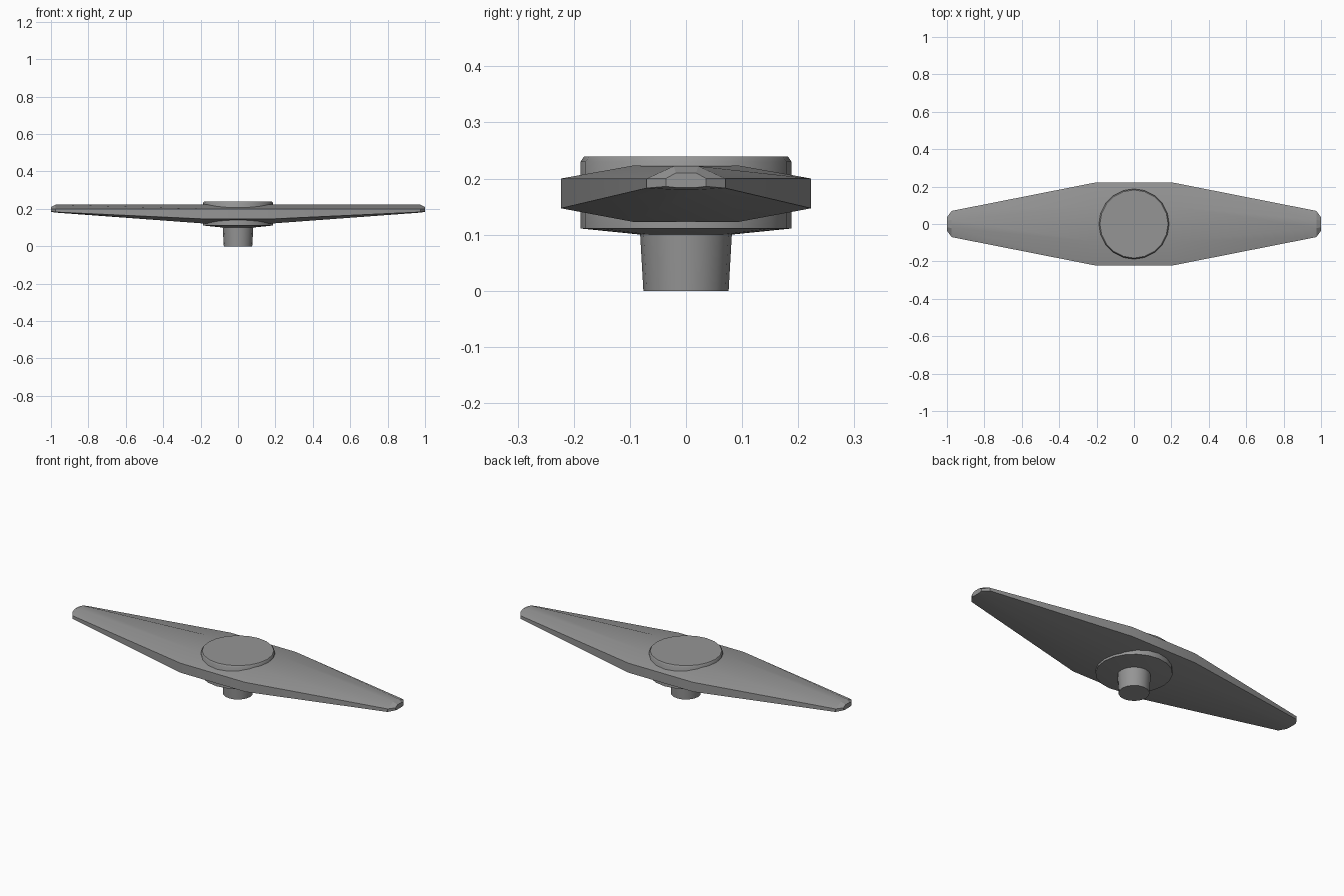
import bpy, bmesh, math

cube = bpy.data.objects.get("Cube")
if cube:
    bpy.data.objects.remove(cube, do_unlink=True)

grey = bpy.data.materials.new("grey_metal")
grey.use_nodes = True
colour = (0.3, 0.3, 0.3, 1)
grey.diffuse_color = colour
grey.node_tree.nodes["Principled BSDF"].inputs["Base Color"].default_value = colour


def finish(bm, name, angle):
    """Turn a bmesh into a shaded object."""
    bmesh.ops.recalc_face_normals(bm, faces=bm.faces)
    mesh = bpy.data.meshes.new(name)
    bm.to_mesh(mesh)
    bm.free()
    mesh.materials.append(grey)
    obj = bpy.data.objects.new(name, mesh)
    bpy.context.collection.objects.link(obj)
    bpy.ops.object.select_all(action="DESELECT")
    obj.select_set(True)
    bpy.context.view_layer.objects.active = obj
    bpy.ops.object.shade_smooth_by_angle(angle=math.radians(angle))


def loft(rings, name, angle):
    """Bridge matching rings of points and cap both ends."""
    bm = bmesh.new()
    loops = [[bm.verts.new(p) for p in ring] for ring in rings]
    for a, b in zip(loops, loops[1:]):
        for i in range(len(a)):
            j = (i + 1) % len(a)
            bm.faces.new((a[i], a[j], b[j], b[i]))
    bm.faces.new(loops[0])
    bm.faces.new(loops[-1])
    finish(bm, name, angle)


def turned(profile, sides, name):
    """Revolve a (radius, height) profile around z."""
    steps = [math.tau * i / sides for i in range(sides)]
    loft([[(r * math.cos(t), r * math.sin(t), z) for t in steps]
          for r, z in profile], name, 35)


def section(x, side, low, high, flat, bottom, top):
    """Eight-sided blade cross-section."""
    half = [(flat, bottom), (side, low), (side, high), (flat, top)]
    other = [(-y, z) for y, z in reversed(half)]
    return [(x, y, z) for y, z in half + other]


# Tapered blade, the same on both ends
stations = [
    (0.2, 0.223, 0.147, 0.2, 0.095, 0.123, 0.223),
    (0.975, 0.07, 0.183, 0.2, 0.022, 0.18, 0.222),
    (1.0, 0.036, 0.186, 0.2, 0.018, 0.184, 0.21),
]
blade = [section(-s[0], *s[1:]) for s in reversed(stations)]
blade += [section(*s) for s in stations]
loft(blade, "blade", 20)

# Round hub through the blade, with a bevelled top and shallow underside
turned([(0.08, 0.1), (0.188, 0.111), (0.188, 0.23), (0.182, 0.239)], 20, "hub")

# Slightly tapered shaft below the hub
turned([(0.076, 0), (0.082, 0.105)], 16, "shaft")
